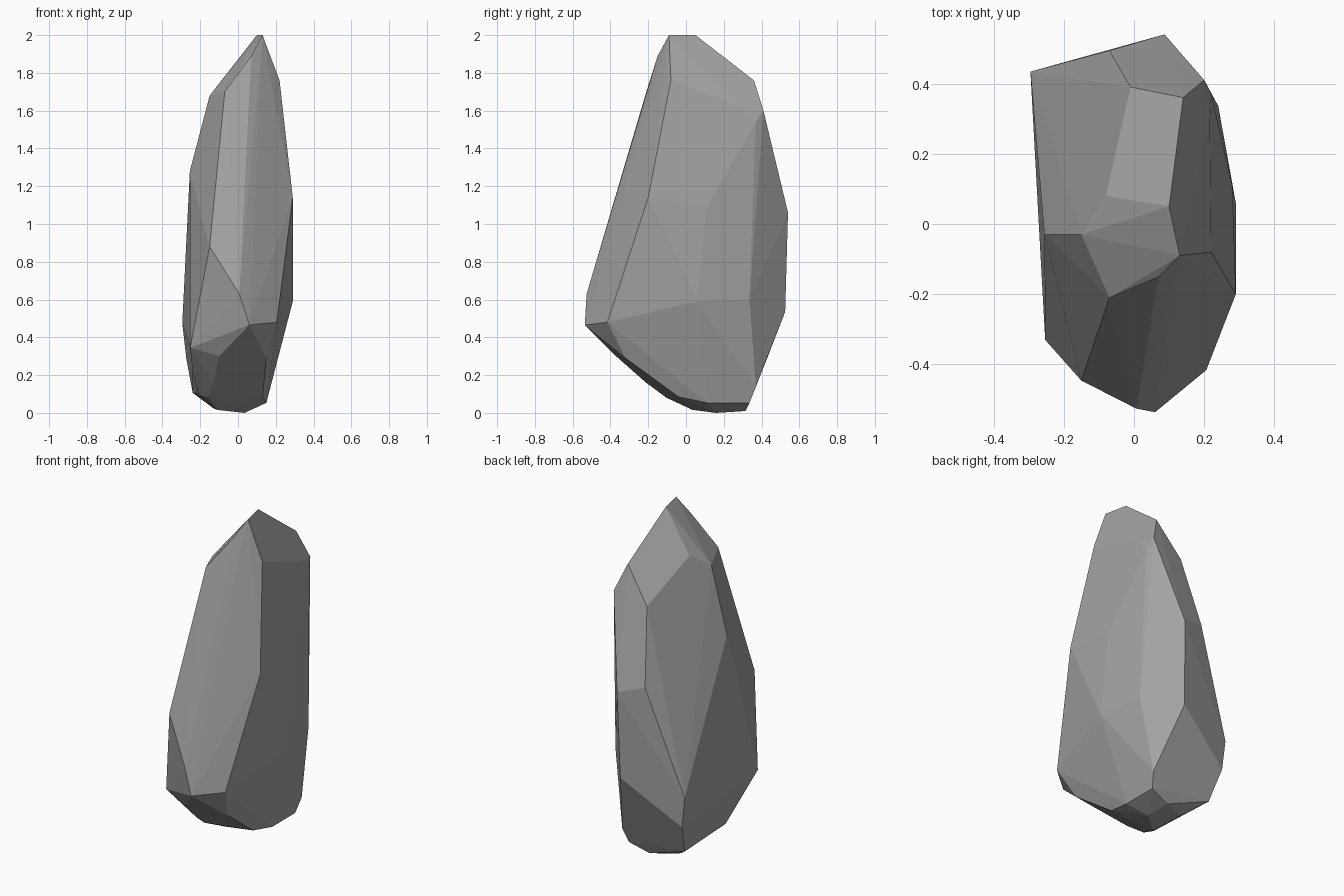
import bpy
import bmesh
import math
from mathutils import Vector

cube = bpy.data.objects.get("Cube")
if cube:
    bpy.data.objects.remove(cube, do_unlink=True)


def make_material(name, colour):
    material = bpy.data.materials.new(name)
    material.use_nodes = True
    material.diffuse_color = colour
    shader = material.node_tree.nodes["Principled BSDF"]
    shader.inputs["Base Color"].default_value = colour
    shader.inputs["Roughness"].default_value = 0.9
    return material


def chiselled_stone(name, bands, material):
    """Wrap flat facets around bands of corner points (in hundredths)."""
    bm = bmesh.new()
    for band in bands:
        for corner in band:
            bm.verts.new(Vector(corner) / 100)
    hull = bmesh.ops.convex_hull(bm, input=bm.verts[:])
    loose = set(hull["geom_interior"]) | set(hull["geom_unused"])
    spare = [v for v in loose if isinstance(v, bmesh.types.BMVert) and v.is_valid]
    bmesh.ops.delete(bm, geom=spare, context="VERTS")

    # Merge nearly level triangles into broad chiselled facets
    bmesh.ops.dissolve_limit(bm, angle_limit=math.radians(2.5),
                             verts=bm.verts[:], edges=bm.edges[:])
    bmesh.ops.recalc_face_normals(bm, faces=bm.faces[:])

    mesh = bpy.data.meshes.new(name)
    bm.to_mesh(mesh)
    bm.free()
    mesh.materials.append(material)
    for polygon in mesh.polygons:
        polygon.use_smooth = False
    stone = bpy.data.objects.new(name, mesh)
    bpy.context.collection.objects.link(stone)
    return stone


# Ridge at the peak and the corners just below it
peak = [(10, 5, 200), (13, -9, 200), (7, -15, 189)]
shoulder = [(22, -8, 176), (-7, -21, 170), (-15, -3, 168), (-8, 8, 176),
            (14, 36, 176), (-1, 39, 155), (20, 41, 160), (22, 37, 154),
            (21.6, 29, 162)]

# Widest part of the stone
waist = [(-25.5, -3, 128), (29, -20, 114), (28, 11, 109), (23.6, 33, 104),
         (8.7, 54, 106), (-7, 49.4, 111), (-15, -44.6, 88)]
belly = [(0.7, -52.6, 63), (6, -53.6, 46.5), (20.6, -41.6, 48),
         (29, 6, 59), (24, 33.6, 60), (7.5, 52.5, 53.5),
         (-29.5, 43.4, 47.6), (-25.3, -33, 34.5)]

# Chamfers running under to the small resting face
chamfer = [(-10, -37, 30), (15, -32, 29), (-27.4, 43, 29), (-24, -17, 22),
           (-13, -21.4, 16.2), (17, 37, 14)]
foot = [(-21, -8, 10), (-24, 35.5, 10.6), (-15.6, -10.3, 8), (13, -4, 8.5),
        (15, 11.4, 5.3), (15, 33.6, 5.3)]
base = [(-13, 25, 2.4), (-11, 3.4, 1.6), (2.5, 31.5, 1), (3.4, 16, 0)]

stone_grey = make_material("stone grey", (0.36, 0.36, 0.36, 1))
chiselled_stone("standing_rock",
                [peak, shoulder, waist, belly, chamfer, foot, base],
                stone_grey)
